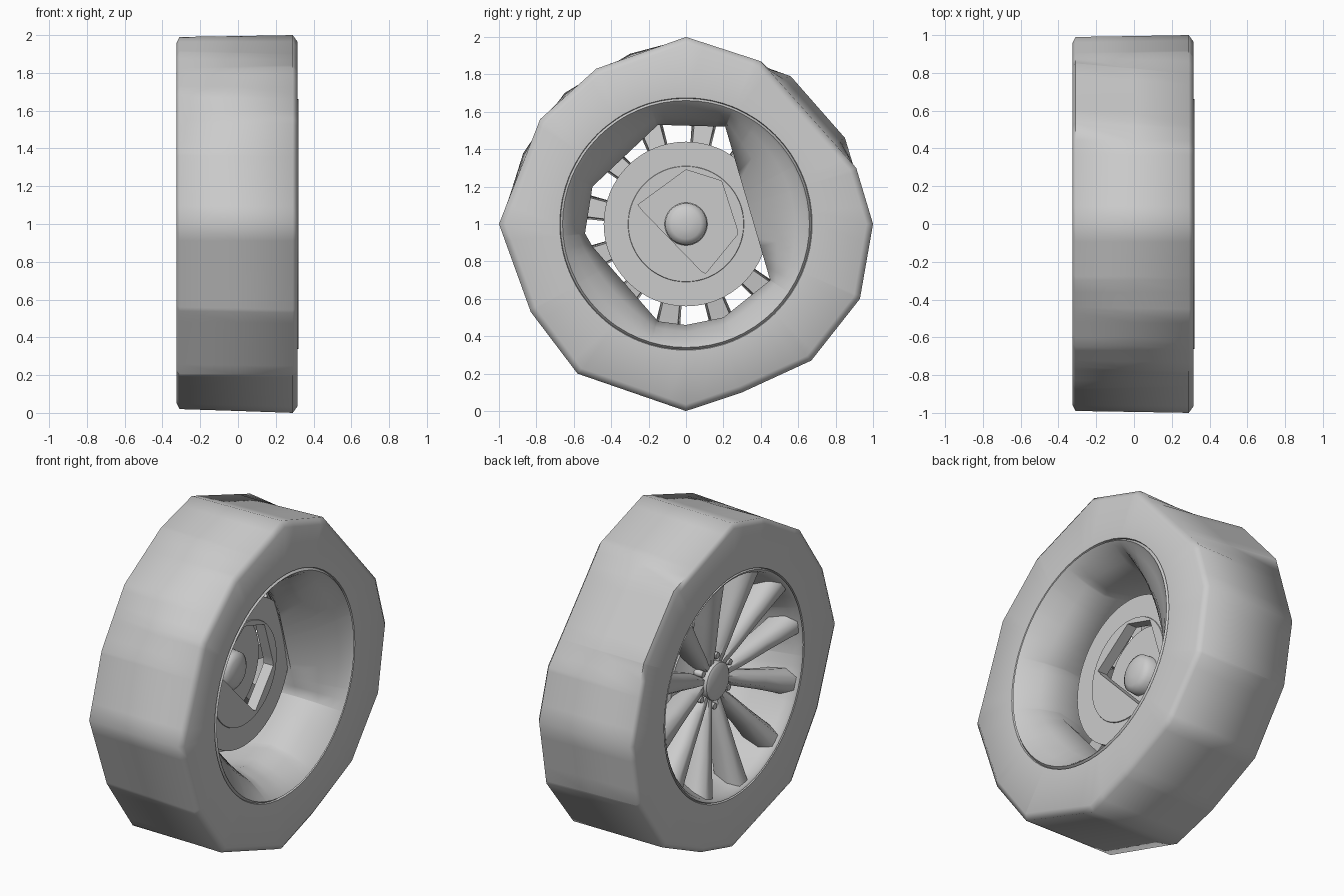
import bpy, bmesh, math
from math import sin, cos, pi, atan2
from mathutils import Vector

if "Cube" in bpy.data.objects:
    bpy.data.objects.remove(bpy.data.objects["Cube"])

# Faceted outlines (y, z relative to axle), counter-clockwise seen from +x
RIGHT = [(1, 0), (.91, .30), (.40, .87), (0, 1), (-.48, .83), (-.78, .56), (-1, 0),
         (-.83, -.47), (-.58, -.80), (0, -1), (.30, -.90), (.67, -.73), (.93, -.40)]
LEFT = [(.99, 0), (.85, .46), (.56, .79), (0, .99), (-.30, .91), (-.65, .70), (-.87, .38), (-.99, 0),
        (-.82, -.45), (-.57, -.80), (0, -.98), (.30, -.90), (.67, -.73), (.92, -.38)]
WAIST = [(.21, .52), (-.15, .53), (-.50, .20), (-.54, -.05), (-.50, -.12), (-.15, -.52),
         (0, -.54), (.20, -.50), (.45, -.30)]
HOLE = [(.19, .23), (0, .29), (-.26, .10), (.10, -.27), (.28, -.05)]

angles = sorted({round(atan2(z, y) % (2 * pi), 3) for p in (RIGHT, LEFT, WAIST) for y, z in p}
                | {round(2 * pi * i / 64, 3) for i in range(64)})


def polygon(points, offset=0.0):
    """Radius of a polygon outline as a function of angle."""
    def radius(a):
        dy, dz = cos(a), sin(a)
        best = 0
        for (y0, z0), (y1, z1) in zip(points, points[1:] + points[:1]):
            ey, ez = y1 - y0, z1 - z0
            det = dy * ez - dz * ey
            if abs(det) < 1e-9:
                continue
            t = (y0 * ez - z0 * ey) / det
            s = (y0 * dz - z0 * dy) / det
            if t > 0 and -1e-4 <= s <= 1.0001:
                best = max(best, t)
        return best + offset
    return radius


def circle(r):
    return lambda a: r


def mix(f, g, t):
    return lambda a: f(a) * (1 - t) + g(a) * t


def finish(name, bm, angle=35):
    bmesh.ops.recalc_face_normals(bm, faces=bm.faces)
    me = bpy.data.meshes.new(name)
    bm.to_mesh(me)
    bm.free()
    ob = bpy.data.objects.new(name, me)
    bpy.context.collection.objects.link(ob)
    bpy.ops.object.select_all(action='DESELECT')
    ob.select_set(True)
    bpy.context.view_layer.objects.active = ob
    bpy.ops.object.shade_smooth_by_angle(angle=math.radians(angle))
    return ob


def loft(name, rings, closed=False, caps=False, angle=35, centre=(0, 0)):
    """Skin a list of (x, radius function) rings around the axle."""
    bm = bmesh.new()
    cy, cz = centre
    loops = [[bm.verts.new((x, cy + f(a) * cos(a), 1 + cz + f(a) * sin(a))) for a in angles]
             for x, f in rings]
    pairs = list(zip(loops, loops[1:])) + ([(loops[-1], loops[0])] if closed else [])
    n = len(angles)
    for p, q in pairs:
        for i in range(n):
            bm.faces.new((p[i], p[(i + 1) % n], q[(i + 1) % n], q[i]))
    if caps:
        bm.faces.new(loops[0])
        bm.faces.new(loops[-1])
    return finish(name, bm, angle)


# Tyre: flat sidewalls, small shoulder chamfer, faceted tread with soft shading
loft("tyre", [(-.31, circle(.67)), (-.325, circle(.675)), (-.325, polygon(LEFT, -.03)),
              (-.31, polygon(LEFT)), (0, mix(polygon(LEFT), polygon(RIGHT), .5)),
              (.29, polygon(RIGHT)), (.315, polygon(RIGHT, -.035)),
              (.315, circle(.675)), (.30, circle(.67))], angle=65)

# Rim barrel: rounded lips narrowing to an uneven waist
waist = polygon(WAIST)
loft("rim_barrel", [(-.30, circle(.675)), (-.325, circle(.665)), (-.315, circle(.65)),
                    (-.27, circle(.635)), (-.10, mix(circle(.60), waist, .35)),
                    (.08, waist), (.20, mix(circle(.62), waist, .55)),
                    (.27, mix(circle(.64), waist, .2)), (.305, circle(.645)),
                    (.32, circle(.66)), (.30, circle(.675))], angle=70)

# Brake disc with raised hat and an uneven central opening
hole = polygon(HOLE)
loft("brake_disc", [(.04, circle(.44)), (.04, circle(.31)), (.045, circle(.308)), (.045, hole),
                    (-.02, hole), (-.02, circle(.44))], closed=True, angle=30)

# Spokes: twelve ridged bars, each pair leaning together towards the hub
bm = bmesh.new()
stations = [(.08, -.19, .025, .13), (.22, -.22, .045, .12), (.42, -.26, .055, .12), (.65, -.31, .075, .15)]
for k in range(12):
    a = math.radians(20 + 30 * k)
    lean = .012 if k % 2 else -.012
    out = Vector((0, cos(a), sin(a)))
    side = Vector((0, -sin(a), cos(a)))
    sections = []
    for r, x, w, d in stations:
        base = Vector((x, 0, 1)) + out * r + side * lean * (1 - r / .65)
        shape = [(-w * .5, 0), (w * .5, 0), (w, d * .4), (w * .8, d), (-w * .8, d), (-w, d * .4)]
        sections.append([bm.verts.new(base + side * s + Vector((dx, 0, 0))) for s, dx in shape])
    for p, q in zip(sections, sections[1:]):
        for i in range(6):
            bm.faces.new((p[i], p[(i + 1) % 6], q[(i + 1) % 6], q[i]))
    bm.faces.new(sections[0])
    bm.faces.new(sections[-1])
finish("spokes", bm, 65)

# Hub with mounting flange, its front cap and the axle end seen from the inside
loft("hub", [(-.18, circle(.13)), (-.14, circle(.19)), (-.11, circle(.30)), (-.07, circle(.30))], caps=True)
loft("hub_cap", [(-.225, circle(.095)), (-.215, circle(.11)), (-.15, circle(.115))], caps=True)
loft("axle_end", [(-.08, circle(.115)), (-.02, circle(.11)), (.0, circle(.08)), (.01, circle(.03))],
     caps=True, angle=60)

# Wheel nuts between the spoke roots
for k in range(6):
    a = math.radians(35 + 60 * k)
    loft("wheel_nut_%d" % (k + 1), [(-.205, circle(.018)), (-.13, circle(.022))], caps=True,
         centre=(.15 * cos(a), .15 * sin(a)))
